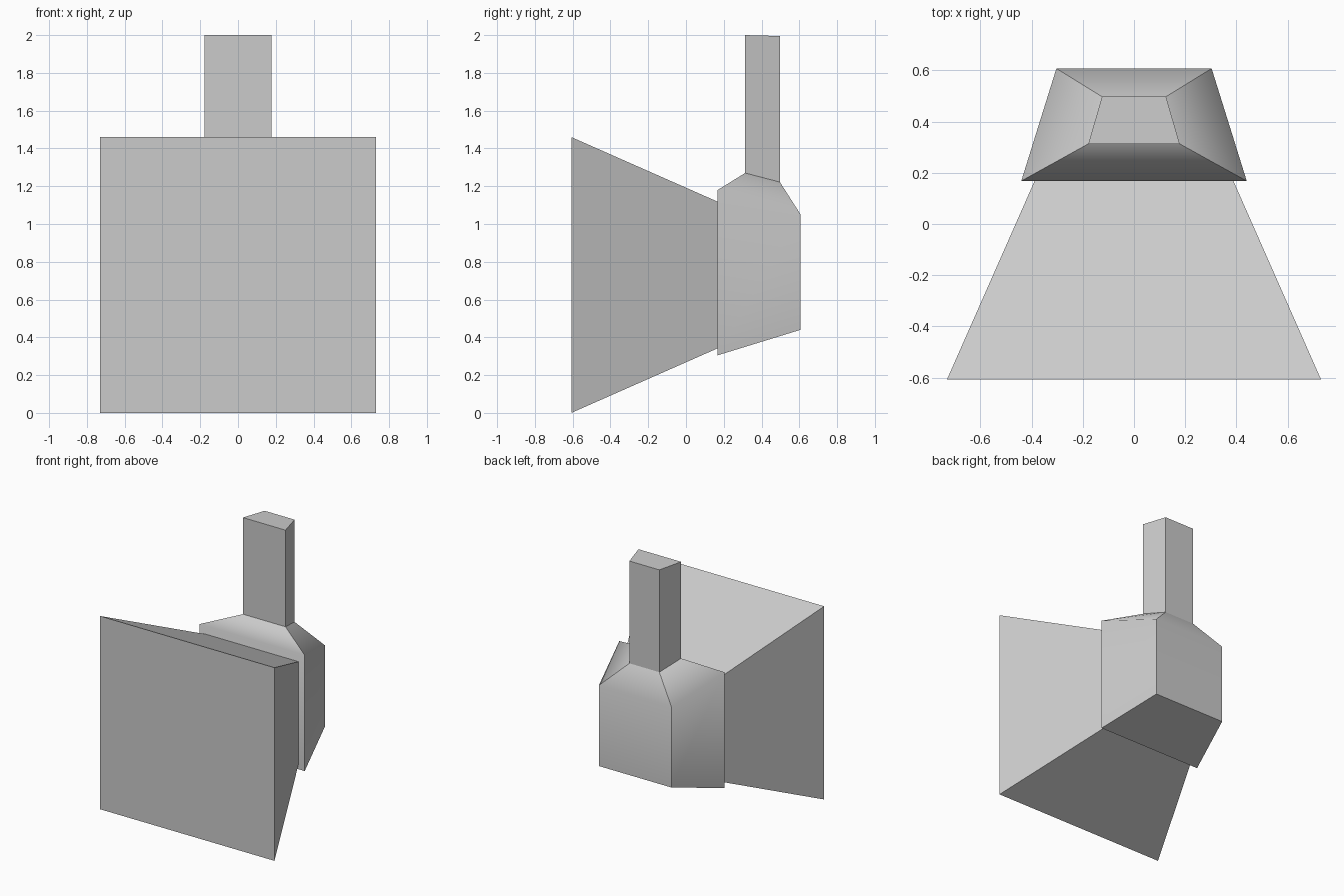
import bpy, bmesh

if "Cube" in bpy.data.objects:
    bpy.data.objects.remove(bpy.data.objects["Cube"])


def ring(front, back):
    """Trapezoid ring, mirrored in x; front and back are (half_width, y, z)."""
    (fw, fy, fz), (bw, by, bz) = front, back
    return [(-fw, fy, fz), (fw, fy, fz), (bw, by, bz), (-bw, by, bz)]


def loft(name, rings, cap_start=True, cap_end=True, smooth_ring=None):
    """Bridge four-sided rings; only the edges of smooth_ring are shaded soft."""
    bm = bmesh.new()
    loops = [[bm.verts.new(p) for p in r] for r in rings]
    for a, b in zip(loops, loops[1:]):
        for i in range(4):
            j = (i + 1) % 4
            bm.faces.new((a[i], a[j], b[j], b[i]))
    if cap_start:
        bm.faces.new(loops[0][::-1])
    if cap_end:
        bm.faces.new(loops[-1])
    bmesh.ops.recalc_face_normals(bm, faces=bm.faces)
    for f in bm.faces:
        f.smooth = True
    soft = set(loops[smooth_ring]) if smooth_ring is not None else set()
    for e in bm.edges:
        e.smooth = all(v in soft for v in e.verts)
    mesh = bpy.data.meshes.new(name)
    bm.to_mesh(mesh)
    bm.free()
    obj = bpy.data.objects.new(name, mesh)
    bpy.context.collection.objects.link(obj)
    return obj


def square(half, y, zc=0.73):
    return [(-half, y, zc - half), (half, y, zc - half),
            (half, y, zc + half), (-half, y, zc + half)]


# Large tapered front hood, its narrow end butting against the housing
loft("front_hood", [square(0.73, -0.607), square(0.388, 0.168)], cap_end=False)

# Rear housing with soft shoulders running up into the neck
loft("housing_and_neck", [
    ring((0.44, 0.168, 0.305), (0.303, 0.607, 0.44)),   # underside
    ring((0.44, 0.168, 1.18), (0.303, 0.607, 1.05)),    # shoulder line
    ring((0.178, 0.313, 1.27), (0.125, 0.497, 1.222)),  # neck base
    ring((0.178, 0.313, 2.0), (0.125, 0.497, 1.995)),   # neck top
], smooth_ring=1)
